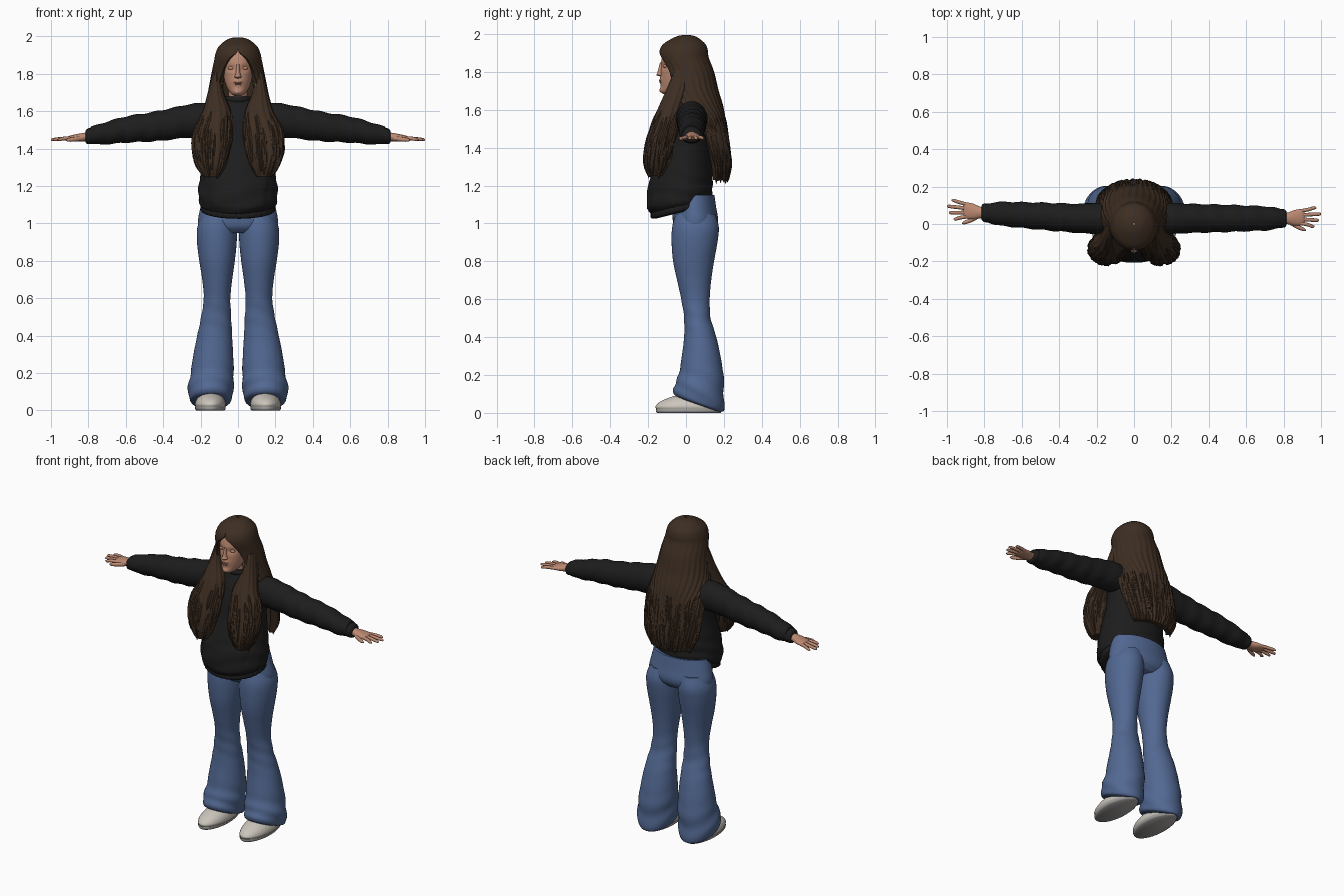
import bpy, bmesh, random
from math import sin, cos, pi, radians, exp
from mathutils import Vector

random.seed(4)
if "Cube" in bpy.data.objects:
    bpy.data.objects.remove(bpy.data.objects["Cube"])


def material(name, r, g, b):
    m = bpy.data.materials.new(name)
    m.use_nodes = True
    m.diffuse_color = (r, g, b, 1)
    bsdf = m.node_tree.nodes["Principled BSDF"]
    bsdf.inputs["Base Color"].default_value = (r, g, b, 1)
    bsdf.inputs["Roughness"].default_value = 0.8
    return m


HAIR = material("dark brown hair", .047, .027, .016)
BLACK = material("black cotton", .012, .012, .012)
DENIM = material("blue denim", .085, .14, .29)
SKIN = material("skin", .50, .25, .165)
LIPS = material("lip", .40, .15, .115)
SHOE = material("off white shoe", .60, .56, .50)
SOLE = material("grey sole", .36, .35, .34)
GOLD = material("gold", .55, .36, .12)


def sample(rows, u):
    """Smooth interpolation through the rows."""
    i = min(int(u), len(rows) - 2)
    t = u - i
    a, b, c, d = (rows[max(0, min(len(rows) - 1, i + k))] for k in (-1, 0, 1, 2))
    return [q + .5 * t * (r - p + t * (2*p - 5*q + 4*r - s + t * (3*(q - r) + s - p)))
            for p, q, r, s in zip(a, b, c, d)]


def flat_ring(row, th, k=1):      # ring lying in x and y
    x, y, z, rx, ry = row
    return Vector((x + k * rx * cos(th), y + k * ry * sin(th), z))


def upright_ring(row, th, k=1):   # ring lying in y and z
    x, y, z, ry, rz = row
    return Vector((x, y + k * ry * cos(th), z + k * rz * sin(th)))


def sheet_point(row, f, depth=0):  # point on the hair sheet, f from -1 to 1
    z, y, rx, ry, a, _ = row
    return Vector(((rx - depth) * sin(f * a), y + (ry - depth) * cos(f * a), z))


def finish(name, mat, bm):
    bmesh.ops.recalc_face_normals(bm, faces=bm.faces)
    me = bpy.data.meshes.new(name)
    bm.to_mesh(me)
    bm.free()
    me.materials.append(mat)
    ob = bpy.data.objects.new(name, me)
    bpy.context.collection.objects.link(ob)
    return ob


def skin_rings(name, mat, rings):
    bm = bmesh.new()
    loops = [[bm.verts.new(p) for p in ring] for ring in rings]
    for a, b in zip(loops, loops[1:]):
        for i in range(len(a)):
            bm.faces.new((a[i - 1], a[i], b[i], b[i - 1]))
    bm.faces.new(loops[0])
    bm.faces.new(loops[-1])
    return finish(name, mat, bm)


def loft(name, mat, rows, ring=flat_ring, seg=32, steps=6, ripple=None, adjust=None):
    rings = []
    for j in range((len(rows) - 1) * steps + 1):
        row = sample(rows, j / steps)
        pts = []
        for i in range(seg):
            th = 2 * pi * i / seg
            p = ring(row, th, 1 + (ripple(row, th) if ripple else 0))
            pts.append(adjust(p) if adjust else p)
        rings.append(pts)
    return skin_rings(name, mat, rings)


def ball(name, mat, loc, size):
    bm = bmesh.new()
    bmesh.ops.create_uvsphere(bm, u_segments=16, v_segments=10, radius=1)
    for v in bm.verts:
        v.co = Vector(loc) + v.co * Vector(size)
    return finish(name, mat, bm)


def mirrored(rows, s):
    return [(r[0] * s, *r[1:]) for r in rows]


# Head with eye sockets, nose and lips
def face_shape(p):
    if p.y < -.06:
        for s in (-1, 1):
            d = ((p.x - s * .036) / .022) ** 2 + ((p.z - 1.83) / .016) ** 2
            p.y += .010 * exp(-d)
        p.y -= .007 * exp(-(p.x / .03) ** 2 - ((p.z - 1.755) / .02) ** 2)
        p.y -= .010 * exp(-(p.x / .025) ** 2 - ((p.z - 1.70) / .015) ** 2)
    return p


loft("head", SKIN, [(0, -.085, 1.682, .02, .03), (0, -.075, 1.70, .042, .055),
     (0, -.05, 1.74, .065, .082), (0, -.03, 1.80, .08, .103), (0, -.02, 1.86, .085, .11),
     (0, -.01, 1.92, .08, .10), (0, 0, 1.96, .04, .06)], seg=56, steps=8, adjust=face_shape)
loft("neck", SKIN, [(0, .015, 1.58, .065, .06), (0, .01, 1.65, .052, .054),
                    (0, -.005, 1.76, .05, .055)])
loft("nose", SKIN, [(0, -.118, 1.776, .012, .018), (0, -.130, 1.783, .020, .026),
                    (0, -.128, 1.80, .013, .022), (0, -.125, 1.85, .008, .012)], seg=16)
ball("upper_lip", LIPS, (0, -.134, 1.753, ), (.024, .009, .005))
ball("lower_lip", LIPS, (0, -.132, 1.744), (.019, .009, .005))
for s, side in ((1, "left"), (-1, "right")):
    ball(side + "_eyelid", SKIN, (s * .036, -.109, 1.83), (.018, .012, .009))
    bpy.ops.mesh.primitive_torus_add(location=(s * .084, -.065, 1.73), rotation=(0, pi / 2, 0.9),
                                     major_radius=.018, minor_radius=.0025,
                                     major_segments=24, minor_segments=6)
    bpy.context.object.name = side + "_earring"
    bpy.context.object.data.materials.append(GOLD)


# Sweater body with a drooping front hem and front pocket
def droop(p):
    p.z += .25 * p.y * max(0, min(1, (1.27 - p.z) / .15))
    return p


def body_folds(row, th):
    z = row[2]
    fold = .014 * sin(z * 75 + 2.5 * sin(th * 2)) * max(0, min(1, (1.4 - z) / .2))
    pocket = .035 if sin(th) < -.72 + .9 * max(0, z - 1.19) and 1.12 < z < 1.25 else 0
    return fold + pocket


loft("sweater_body", BLACK, [(0, -.025, 1.09, .185, .15), (0, -.03, 1.12, .207, .168),
     (0, -.03, 1.18, .212, .17), (0, -.02, 1.27, .20, .16), (0, 0, 1.40, .182, .135),
     (0, .01, 1.50, .185, .125), (0, .02, 1.58, .17, .11), (0, .025, 1.64, .12, .085),
     (0, .015, 1.675, .066, .064)], seg=64, ripple=body_folds, adjust=droop)
loft("sweater_hem", BLACK, [(0, -.02, 1.065, .175, .14), (0, -.025, 1.075, .195, .158),
     (0, -.025, 1.10, .198, .16), (0, -.025, 1.115, .185, .15)], seg=128, steps=4,
     ripple=lambda r, th: .01 * sin(32 * th), adjust=droop)
loft("collar", BLACK, [(0, .012, 1.65, .072, .07), (0, .01, 1.665, .074, .072),
                       (0, .008, 1.68, .064, .062)], steps=4)

# Sleeves, cuffs and hands
for s, side in ((1, "left"), (-1, "right")):
    slope = .0 if s > 0 else .06

    def sway(p):
        p.y += slope * max(0, abs(p.x) - .3)
        return p

    def sleeve_folds(row, th):
        x = abs(row[0])
        return .035 * sin(x * 58 + 2 * sin(th + s)) * max(0, min(1, (x - .15) * 4))

    loft(side + "_sleeve", BLACK, mirrored([(.10, .03, 1.55, .08, .085), (.2, .03, 1.553, .083, .092),
         (.3, .03, 1.542, .078, .087), (.45, .03, 1.518, .074, .079), (.6, .03, 1.502, .069, .07),
         (.72, .03, 1.48, .063, .058), (.785, .03, 1.472, .05, .046)], s),
         upright_ring, steps=10, ripple=sleeve_folds, adjust=sway)
    loft(side + "_cuff", BLACK, mirrored([(.765, .03, 1.472, .044, .04), (.775, .03, 1.471, .05, .044),
         (.805, .03, 1.466, .047, .04), (.815, .03, 1.464, .036, .03)], s),
         upright_ring, seg=80, steps=4, ripple=lambda r, th: .025 * sin(20 * th), adjust=sway)
    loft(side + "_palm", SKIN, mirrored([(.77, .03, 1.465, .03, .025), (.82, .03, 1.462, .031, .023),
         (.86, .033, 1.458, .042, .02), (.90, .037, 1.455, .043, .014), (.912, .037, 1.454, .035, .008)], s),
         upright_ring, adjust=sway)
    for i, reach in enumerate((.965, .99, 1.0, .975)):
        y = .005 + i * .021
        spread = (i - 1.5) * .012
        loft(f"{side}_finger_{i + 1}", SKIN, mirrored([(.885, y, 1.456, .010, .010),
             (.93, y + spread / 2, 1.454, .010, .010), (reach - .012, y + spread, 1.449, .009, .008),
             (reach, y + spread, 1.447, .003, .003)], s), upright_ring, seg=12, steps=4, adjust=sway)
    loft(side + "_thumb", SKIN, mirrored([(.83, .012, 1.455, .014, .013), (.87, -.013, 1.45, .012, .012),
         (.905, -.028, 1.447, .010, .010), (.92, -.033, 1.446, .003, .003)], s),
         upright_ring, seg=12, steps=4, adjust=sway)


# Flared jeans and shoes
def denim_folds(row, th):
    z = row[2]
    hem = .03 * sin(z * 60 + 3 * sin(th)) * exp(-((z - .13) / .1) ** 2)
    knee = .018 * sin(z * 70 + 2 * sin(th + 1)) * exp(-((z - .5) / .1) ** 2)
    return hem + knee


def hem_tilt(p):
    p.z = max(.008, p.z - .35 * (p.y - .06) * max(0, min(1, (.22 - p.z) / .15)))
    return p


loft("jeans_hips", DENIM, [(0, .05, .95, .16, .085), (0, .05, .98, .205, .112),
     (0, .05, 1.02, .213, .12), (0, .045, 1.08, .202, .115), (0, .04, 1.15, .185, .11)], seg=48)
for s, side in ((1, "left"), (-1, "right")):
    loft(side + "_jeans_leg", DENIM, mirrored([(.105, .05, 1.05, .085, .105), (.112, .05, .98, .105, .123),
         (.113, .045, .9, .106, .121), (.112, .04, .8, .095, .108), (.111, .043, .7, .080, .09),
         (.112, .05, .6, .071, .075), (.117, .06, .5, .080, .070), (.125, .075, .4, .093, .085),
         (.132, .08, .3, .106, .102), (.138, .08, .2, .115, .118), (.146, .07, .12, .121, .13),
         (.146, .067, .06, .112, .132), (.146, .067, .045, .09, .11)], s),
         seg=40, ripple=denim_folds, adjust=hem_tilt)
    loft(side + "_shoe", SHOE, mirrored([(.148, .015, .018, .078, .17), (.148, .013, .035, .082, .173),
         (.147, .02, .06, .074, .155), (.145, .04, .085, .055, .115), (.145, .06, .10, .03, .07)], s))
    loft(side + "_sole", SOLE, mirrored([(.148, .015, 0, .074, .168), (.148, .015, .008, .081, .174),
         (.148, .015, .02, .081, .174)], s), steps=3)

# Hair sheet: wraps the head, then falls down the back
sheet = [(1.995, 0, .015, .015, 3.14, .01), (1.985, 0, .055, .055, 3.14, .02),
         (1.95, -.008, .10, .108, 3.14, .025), (1.915, -.012, .118, .127, 3.08, .03),
         (1.875, -.01, .127, .13, 2.72, .03), (1.80, .015, .141, .132, 2.47, .035),
         (1.70, .03, .160, .14, 2.3, .04), (1.62, .042, .18, .152, 1.9, .045),
         (1.55, .06, .198, .147, 1.45, .045), (1.45, .08, .208, .142, 1.32, .05),
         (1.32, .10, .20, .138, 1.2, .05), (1.23, .10, .165, .125, 1.1, .03)]
rings = []
for j in range((len(sheet) - 1) * 6 + 1):
    row = sample(sheet, j / 6)
    groove = .003 * max(0, min(1, (1.9 - row[0]) * 5))
    fs = [-1 + 2 * i / 89 for i in range(90)]
    rings.append([sheet_point(row, f, groove * sin(f * 60 + row[0] * 6)) for f in fs] +
                 [sheet_point(row, f, row[5]) for f in reversed(fs)])
skin_rings("hair_sheet", HAIR, rings)

# Front locks over the chest
lock = [(.115, -.015, 1.81, .02, .045), (.118, -.045, 1.70, .042, .06), (.114, -.085, 1.60, .074, .065),
        (.134, -.115, 1.50, .10, .07), (.143, -.14, 1.40, .10, .072), (.143, -.155, 1.31, .077, .062),
        (.14, -.16, 1.25, .04, .04)]
for s, side in ((1, "left"), (-1, "right")):
    loft(side + "_front_lock", HAIR, mirrored(lock, s), seg=64,
         ripple=lambda r, th: .035 * sin(13 * th + r[2] * 12))


# Loose tapered strands that fray the hair ends
def strands(name, paths):
    cu = bpy.data.curves.new(name, "CURVE")
    cu.dimensions = "3D"
    cu.bevel_depth = .011
    cu.bevel_resolution = 1
    for path in paths:
        sp = cu.splines.new("POLY")
        sp.points.add(len(path) - 1)
        for i, (pt, p) in enumerate(zip(sp.points, path)):
            pt.co = (*p, 1)
            pt.radius = (.3, .8, 1, .95, .75, .45, .03)[i]
    ob = bpy.data.objects.new(name, cu)
    bpy.context.collection.objects.link(ob)
    cu.materials.append(HAIR)
    bpy.ops.object.select_all(action="DESELECT")
    ob.select_set(True)
    bpy.context.view_layer.objects.active = ob
    bpy.ops.object.convert(target="MESH")


def trail(rows, start, length, point):
    path = []
    for i in range(7):
        u = start + length * i / 6
        p = point(sample(rows, min(u, len(rows) - 1)))
        p.z -= .045 * max(0, u - len(rows) + 1)
        path.append(p)
    return path


paths = []
for n in range(110):
    f = random.uniform(-1, 1)
    paths.append(trail(sheet, random.uniform(7.5, 9.6), random.uniform(1.3, 2.1),
                       lambda r: sheet_point(r, f, .004)))
strands("back_strands", paths)
for s, side in ((1, "left"), (-1, "right")):
    paths = []
    for n in range(80):
        th = random.uniform(0, 2 * pi)
        paths.append(trail(mirrored(lock, s), random.uniform(2, 4.2), random.uniform(1.2, 2.3),
                           lambda r: flat_ring(r, th, .98)))
    strands(side + "_front_strands", paths)

# Smooth shading with crisp edges kept
for ob in bpy.context.scene.objects:
    ob.select_set(ob.type == "MESH")
bpy.ops.object.shade_smooth_by_angle(angle=radians(50))
